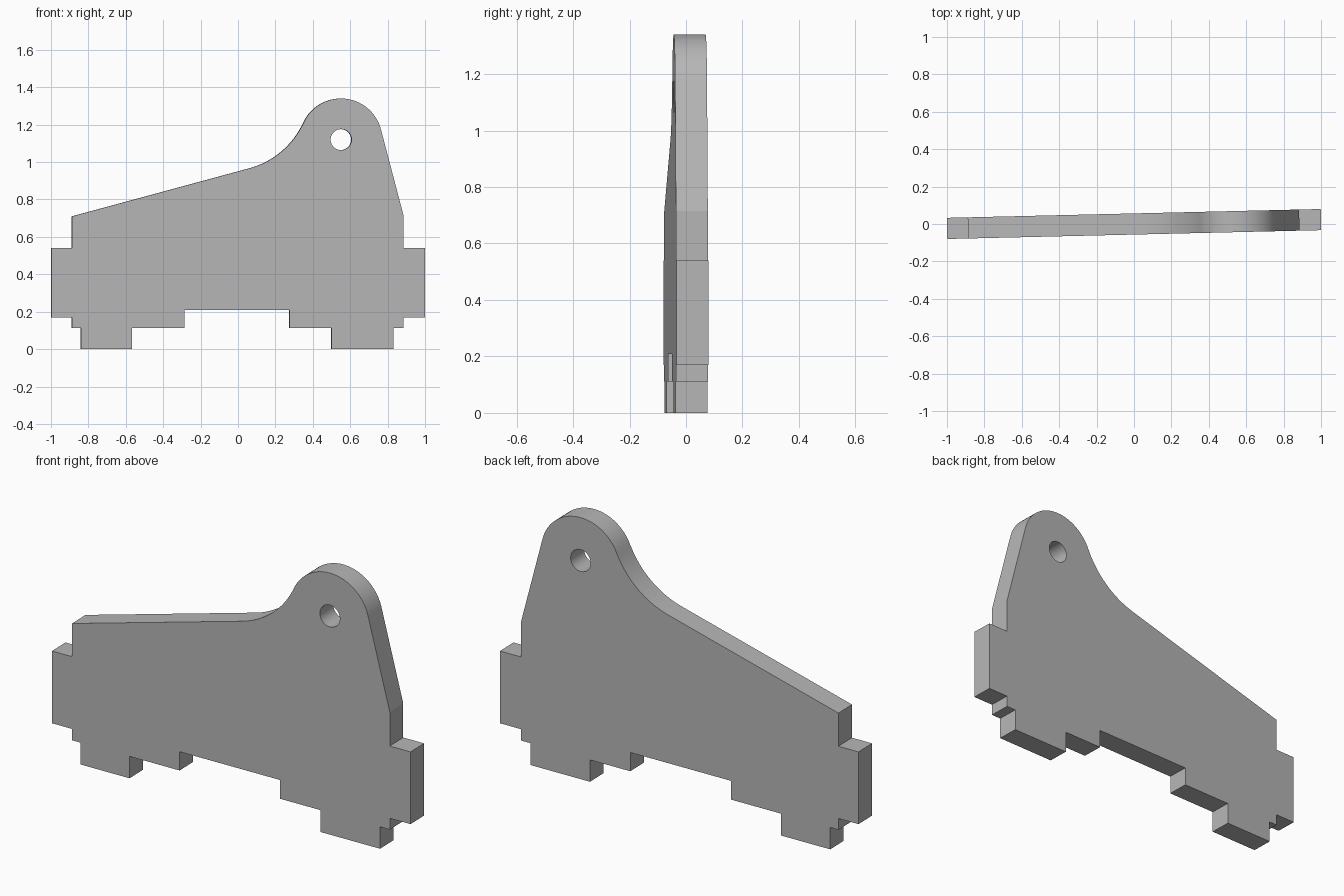
import bpy
import bmesh
from math import radians, cos, sin

cube = bpy.data.objects.get("Cube")
if cube:
    bpy.data.objects.remove(cube, do_unlink=True)

THICK = 0.113
EYE = (0.55, 1.12)      # centre of the lug and its hole


def arc(centre, radius, start, end, steps):
    """Points along an arc, angles in degrees."""
    angles = [radians(start + (end - start) * i / steps) for i in range(steps + 1)]
    return [(centre[0] + radius * cos(a), centre[1] + radius * sin(a)) for a in angles]


def prism(name, outline, depth):
    """Extrude an xz outline along y, centred on y = 0."""
    bm = bmesh.new()
    face = bm.faces.new([bm.verts.new((x, -depth / 2, z)) for x, z in outline])
    new = bmesh.ops.extrude_face_region(bm, geom=[face])["geom"]
    moved = [v for v in new if isinstance(v, bmesh.types.BMVert)]
    bmesh.ops.translate(bm, verts=moved, vec=(0, depth, 0))
    bmesh.ops.recalc_face_normals(bm, faces=bm.faces)
    mesh = bpy.data.meshes.new(name)
    bm.to_mesh(mesh)
    bm.free()
    obj = bpy.data.objects.new(name, mesh)
    bpy.context.collection.objects.link(obj)
    return obj


# Grey material
grey = bpy.data.materials.new("plain grey")
grey.use_nodes = True
colour = (0.47, 0.47, 0.47, 1)
grey.diffuse_color = colour
grey.node_tree.nodes["Principled BSDF"].inputs["Base Color"].default_value = colour

# Stepped lower edge with feet and side tabs, left to right
steps = [(-0.888, 0.71), (-0.888, 0.54), (-1, 0.54), (-1, 0.17), (-0.888, 0.17),
         (-0.888, 0.112), (-0.842, 0.112), (-0.842, 0), (-0.567, 0), (-0.567, 0.112),
         (-0.288, 0.112), (-0.288, 0.208), (0.273, 0.208), (0.273, 0.112),
         (0.498, 0.112), (0.498, 0), (0.83, 0), (0.83, 0.112), (0.884, 0.112),
         (0.884, 0.17), (1, 0.17), (1, 0.54), (0.884, 0.54), (0.884, 0.715)]
# Round lug, then the concave fillet running into the sloping top edge
lug = arc(EYE, 0.22, 14.3, 155.6, 32)
fillet = arc((-0.053, 1.394), 0.442, -24.4, -74.8, 16)[1:]

plate = prism("bracket_plate", steps + lug + fillet, THICK)
plate.data.materials.append(grey)

# Pin hole through the lug
cutter = prism("hole_cutter", arc(EYE, 0.056, 0, 360, 40)[:-1], THICK * 3)
cutter.hide_render = True
cutter.data.materials.append(grey)
cut = plate.modifiers.new("pin_hole", 'BOOLEAN')
cut.operation = 'DIFFERENCE'
cut.solver = 'EXACT'
cut.object = cutter

bpy.ops.object.select_all(action='DESELECT')
bpy.context.view_layer.objects.active = plate
plate.select_set(True)
bpy.ops.object.modifier_apply(modifier=cut.name)
bpy.data.objects.remove(cutter, do_unlink=True)
bpy.ops.object.shade_smooth_by_angle(angle=radians(12))

# The plate stands slightly turned about the vertical
plate.rotation_euler.z = radians(1.35)
